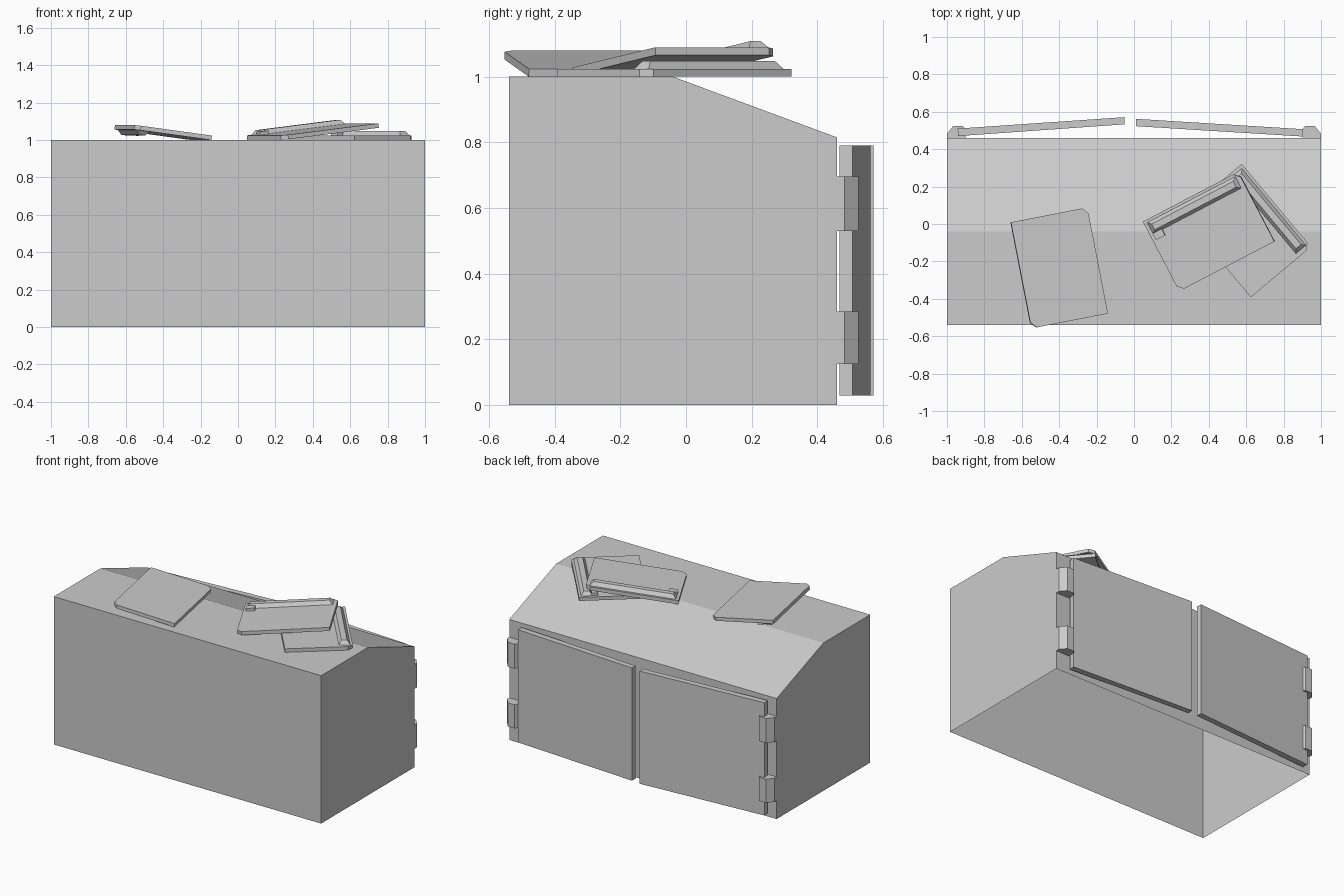
import bpy, bmesh
from mathutils import Vector, Matrix

if "Cube" in bpy.data.objects:
    bpy.data.objects.remove(bpy.data.objects["Cube"])


def make_object(name, bm, matrix=None):
    bmesh.ops.recalc_face_normals(bm, faces=bm.faces)
    mesh = bpy.data.meshes.new(name)
    bm.to_mesh(mesh)
    bm.free()
    ob = bpy.data.objects.new(name, mesh)
    bpy.context.collection.objects.link(ob)
    if matrix:
        ob.matrix_world = matrix
    return ob


def add_prism(bm, pts, z0, z1, top=None):
    """Extrude an xy outline from z0 to z1, optionally to a smaller top outline."""
    lo = [bm.verts.new((x, y, z0)) for x, y in pts]
    hi = [bm.verts.new((x, y, z1)) for x, y in (top or pts)]
    bm.faces.new(lo[::-1])
    bm.faces.new(hi)
    n = len(pts)
    for i in range(n):
        j = (i + 1) % n
        bm.faces.new((lo[i], lo[j], hi[j], hi[i]))


def rect(x0, x1, y0, y1):
    return [(x0, y0), (x1, y0), (x1, y1), (x0, y1)]


# Container shell: sloped-roof profile swept along x, open underneath
bm = bmesh.new()
profile = [(-0.54, 0), (-0.54, 1), (-0.04, 1), (0.46, 0.815), (0.46, 0)]
ends = [[bm.verts.new((x, y, z)) for y, z in profile] for x in (-1, 1)]
for e in ends:
    bm.faces.new(e)
for i in range(4):
    bm.faces.new((ends[0][i], ends[0][i + 1], ends[1][i + 1], ends[1][i]))
make_object("container_shell", bm)

# Two slightly opened rear doors
doors = {
    "left_door": [(-0.94, 0.47), (-0.05, 0.533), (-0.052, 0.571), (-0.943, 0.51)],
    "right_door": [(0.9, 0.468), (0.01, 0.523), (0.012, 0.562), (0.903, 0.507)],
}
for name, pts in doors.items():
    bm = bmesh.new()
    add_prism(bm, pts, 0.028, 0.79)
    make_object(name, bm)

# Chamfered hinge blocks, two on each side
hinge = [(1.0, 0.46), (1.0, 0.483), (0.965, 0.525), (0.915, 0.525), (0.9, 0.505), (0.9, 0.46)]
for side, label in ((1, "right"), (-1, "left")):
    for k, (z0, z1) in enumerate(((0.125, 0.285), (0.53, 0.695))):
        bm = bmesh.new()
        add_prism(bm, [(side * x, y) for x, y in hinge], z0, z1)
        make_object(f"{label}_hinge_{k + 1}", bm)


# Loose lid: plate with two clipped corners, a long rib and a short end block
def make_lid(name, center, x_axis, y_axis):
    bm = bmesh.new()
    a, b, c, t = 0.289, 0.21, 0.03, 0.012
    add_prism(bm, [(-a + c, -b), (a, -b), (a, b - c), (a - c, b), (-a, b), (-a, -b + c)], -t, t)
    add_prism(bm, rect(-0.27, 0.265, 0.125, 0.195), t, t + 0.024,
              rect(-0.25, 0.245, 0.142, 0.177))
    add_prism(bm, rect(-0.27, -0.215, 0.09, 0.13), t, t + 0.018)
    x = Vector(x_axis).normalized()
    z = x.cross(Vector(y_axis)).normalized()
    y = z.cross(x)
    m = Matrix((x, y, z)).transposed().to_4x4()
    m.translation = center
    make_object(name, bm, m)


make_lid("flat_lid", (0.60, -0.035, 1.012), (0.64, -0.766, 0), (0.766, 0.64, 0))
make_lid("leaning_lid", (0.40, -0.04, 1.045), (0.88, 0.46, 0.112), (-0.46, 0.88, 0))
make_lid("upturned_lid", (-0.40, -0.235, 1.04), (0.19, -0.98, 0), (-0.98, -0.19, 0.135))
